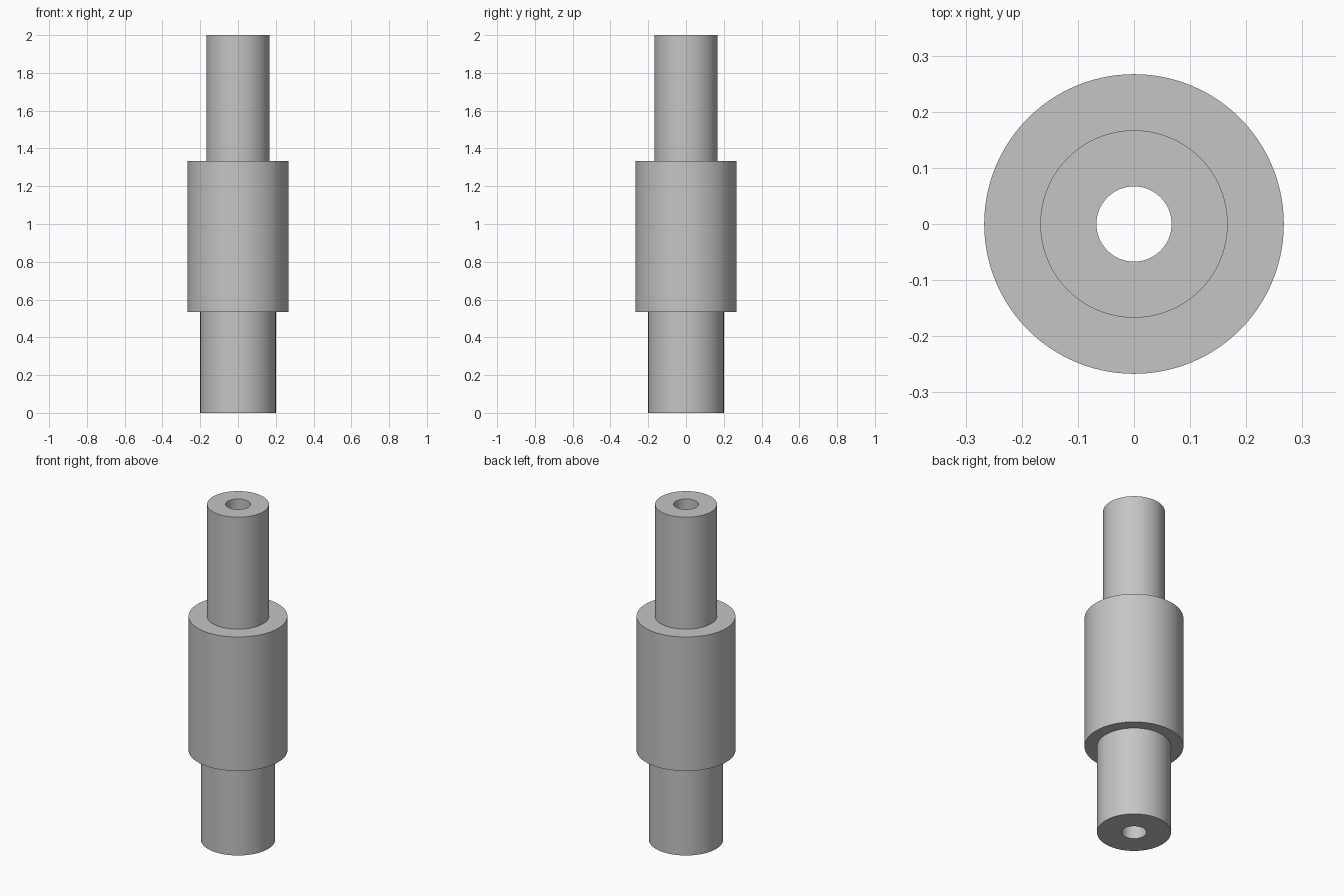
import bpy
import bmesh
import math

default = bpy.data.objects.get("Cube")
if default:
    bpy.data.objects.remove(default, do_unlink=True)

# Plain grey metal
metal = bpy.data.materials.new("grey_metal")
metal.use_nodes = True
grey = (0.56, 0.56, 0.56, 1.0)
metal.diffuse_color = grey
metal.node_tree.nodes["Principled BSDF"].inputs["Base Color"].default_value = grey

SEGMENTS = 128
BORE = 0.067
LOWER, COLLAR, UPPER = 0.2, 0.267, 0.167
SHOULDER_LOW, SHOULDER_HIGH, TOP = 0.535, 1.333, 2.0


def lathe(name, profile, material):
    """Revolve a closed (radius, height) profile around the z axis."""
    bm = bmesh.new()
    verts = [bm.verts.new((r, 0, z)) for r, z in profile]
    edges = [bm.edges.new((a, b)) for a, b in zip(verts, verts[1:] + verts[:1])]
    bmesh.ops.spin(bm, geom=verts + edges, cent=(0, 0, 0), axis=(0, 0, 1),
                   angle=math.tau, steps=SEGMENTS)
    bmesh.ops.remove_doubles(bm, verts=bm.verts[:], dist=0.0001)
    bmesh.ops.recalc_face_normals(bm, faces=bm.faces[:])
    mesh = bpy.data.meshes.new(name)
    bm.to_mesh(mesh)
    bm.free()
    mesh.materials.append(material)
    obj = bpy.data.objects.new(name, mesh)
    bpy.context.collection.objects.link(obj)
    bpy.ops.object.select_all(action='DESELECT')
    obj.select_set(True)
    bpy.context.view_layer.objects.active = obj
    bpy.ops.object.shade_smooth_by_angle(angle=math.radians(30))
    return obj


# Stepped shaft: lower journal, wide collar, upper journal and through bore
lathe("stepped_hollow_shaft", [
    (BORE, 0), (LOWER, 0),
    (LOWER, SHOULDER_LOW), (COLLAR, SHOULDER_LOW),
    (COLLAR, SHOULDER_HIGH), (UPPER, SHOULDER_HIGH),
    (UPPER, TOP), (BORE, TOP),
], metal)
